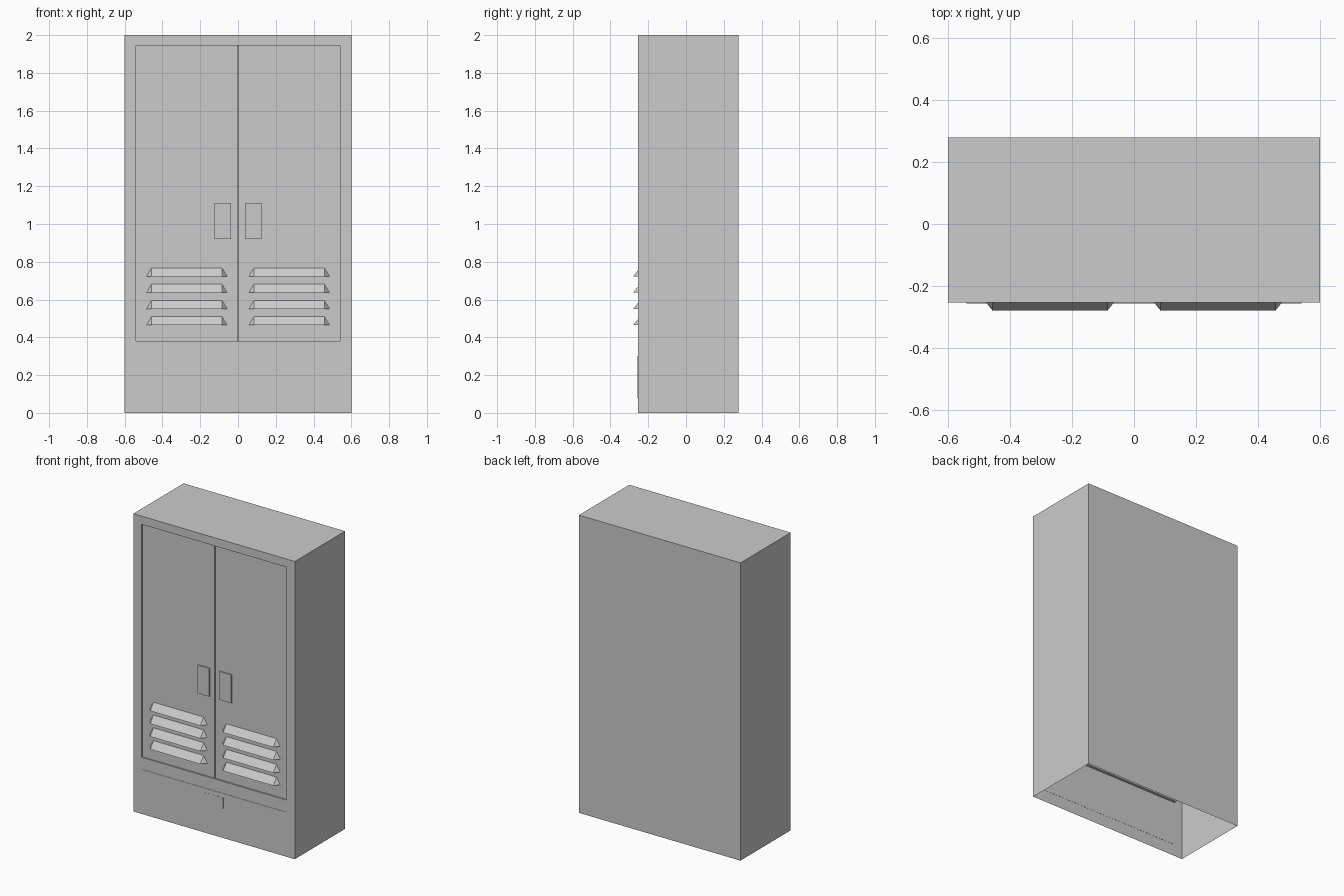
import bpy, bmesh

if "Cube" in bpy.data.objects:
    bpy.data.objects.remove(bpy.data.objects["Cube"])

W, FRONT, BACK, H = 0.6, -0.254, 0.279, 2.0
OX, OZ0, OZ1 = 0.54, 0.38, 1.945      # door opening
DOOR_Y = FRONT + 0.010                # door surface, set back in the opening


def make(name, verts, faces, closed=True):
    bm = bmesh.new()
    vs = [bm.verts.new(v) for v in verts]
    for f in faces:
        bm.faces.new([vs[i] for i in f])
    if closed:
        bmesh.ops.recalc_face_normals(bm, faces=bm.faces)
    me = bpy.data.meshes.new(name)
    bm.to_mesh(me)
    bm.free()
    ob = bpy.data.objects.new(name, me)
    bpy.context.collection.objects.link(ob)
    return ob


BOX_FACES = [(0, 1, 2, 3), (4, 7, 6, 5), (0, 4, 5, 1), (1, 5, 6, 2), (2, 6, 7, 3), (3, 7, 4, 0)]


def rect(x0, x1, z0, z1, y):
    return [(x0, y, z0), (x1, y, z0), (x1, y, z1), (x0, y, z1)]


def box(name, x0, x1, y0, y1, z0, z1):
    return make(name, rect(x0, x1, z0, z1, y0) + rect(x0, x1, z0, z1, y1), BOX_FACES)


# Cabinet shell: open underneath, front frame with a folded lip round the doors
outer = rect(-W, W, 0, H, FRONT)
inner = rect(-OX, OX, OZ0, OZ1, FRONT)
lip = rect(-OX, OX, OZ0, OZ1, DOOR_Y + 0.008)
rear = rect(-W, W, 0, H, BACK)
faces = [(12, 15, 14, 13)]
for i in range(4):
    j = (i + 1) % 4
    faces.append((i, j, 4 + j, 4 + i))            # front frame
    faces.append((4 + i, 4 + j, 8 + j, 8 + i))    # lip
    if i > 0:
        faces.append((j, i, 12 + i, 12 + j))      # right side, top, left side
make("cabinet_shell", outer + inner + lip + rear, faces, closed=False)

# Drawer front, barely raised, with its small pull
box("drawer_front", -OX, OX, FRONT - 0.002, FRONT + 0.001, 0.08, 0.30)
box("drawer_pull", -0.07, 0.07, FRONT - 0.003, FRONT, 0.20, 0.27)


# Sheet-metal vent: sloped top, tapered ends, flat underside
def louver(name, s, z):
    xo, xi, taper, h = 0.485, 0.057, 0.028, 0.045
    tip = -0.279
    v = [(s * xi, DOOR_Y, z), (s * xo, DOOR_Y, z),
         (s * (xi + taper), tip, z), (s * (xo - taper), tip, z),
         (s * (xi + taper), DOOR_Y, z + h), (s * (xo - taper), DOOR_Y, z + h)]
    make(name, v, [(0, 1, 3, 2), (2, 3, 5, 4), (0, 2, 4), (1, 5, 3), (0, 4, 5, 1)])


# Two doors, each with a handle plate and four vents
for side, s in (("left", -1), ("right", 1)):
    x0, x1 = sorted((s * 0.002, s * OX))
    box(f"door_{side}", x0, x1, DOOR_Y, DOOR_Y + 0.008, OZ0, OZ1)
    x0, x1 = sorted((s * 0.038, s * 0.125))
    box(f"handle_{side}", x0, x1, DOOR_Y - 0.008, DOOR_Y + 0.002, 0.92, 1.11)
    for k in range(4):
        louver(f"vent_{side}_{k + 1}", s, 0.465 + 0.086 * k)
